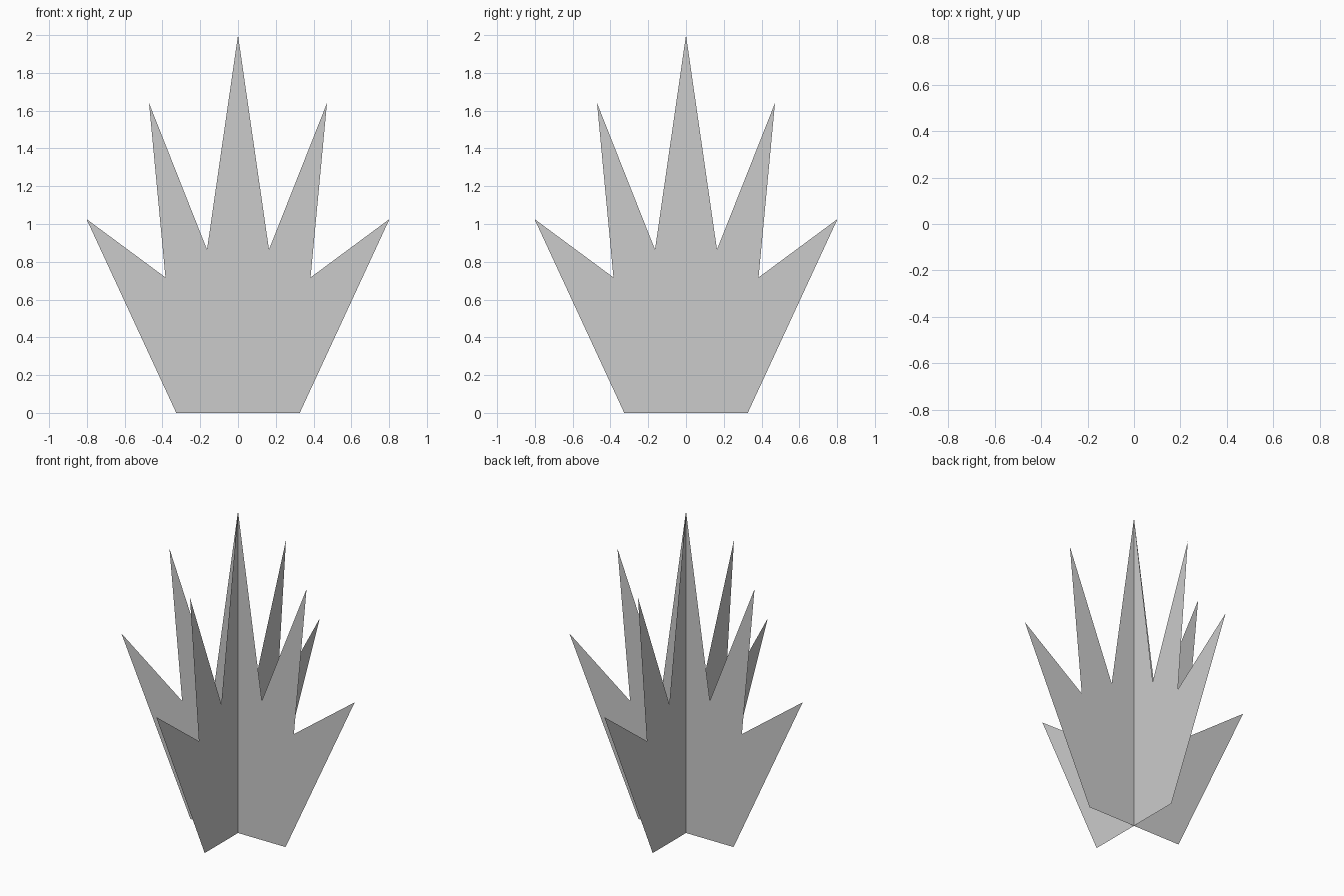
import bpy
import bmesh
import math
from mathutils import Matrix

if "Cube" in bpy.data.objects:
    bpy.data.objects.remove(bpy.data.objects["Cube"])

# Right half of the spiky leaf outline (x, z), from base to centre tip
HALF = [(0.327, 0.0), (0.802, 1.026), (0.384, 0.717),
        (0.471, 1.64), (0.164, 0.864)]
OUTLINE = HALF + [(0.0, 2.0)] + [(-x, z) for x, z in reversed(HALF)]


def leaf_card(name, angle):
    """Flat, zero-thickness leaf silhouette turned about the vertical axis."""
    bm = bmesh.new()
    root = bm.verts.new((0, 0, 0))
    rim = [bm.verts.new((x, 0, z)) for x, z in OUTLINE]
    # Fan of triangles from the base centre, which sees every outline point
    for a, b in zip(rim, rim[1:]):
        bm.faces.new((root, a, b))
    bm.transform(Matrix.Rotation(angle, 4, 'Z'))
    bm.normal_update()
    mesh = bpy.data.meshes.new(name)
    bm.to_mesh(mesh)
    bm.free()
    obj = bpy.data.objects.new(name, mesh)
    bpy.context.collection.objects.link(obj)


# Two crossed cards forming the plant
leaf_card("leaf_card_front", 0)
leaf_card("leaf_card_side", math.pi / 2)
